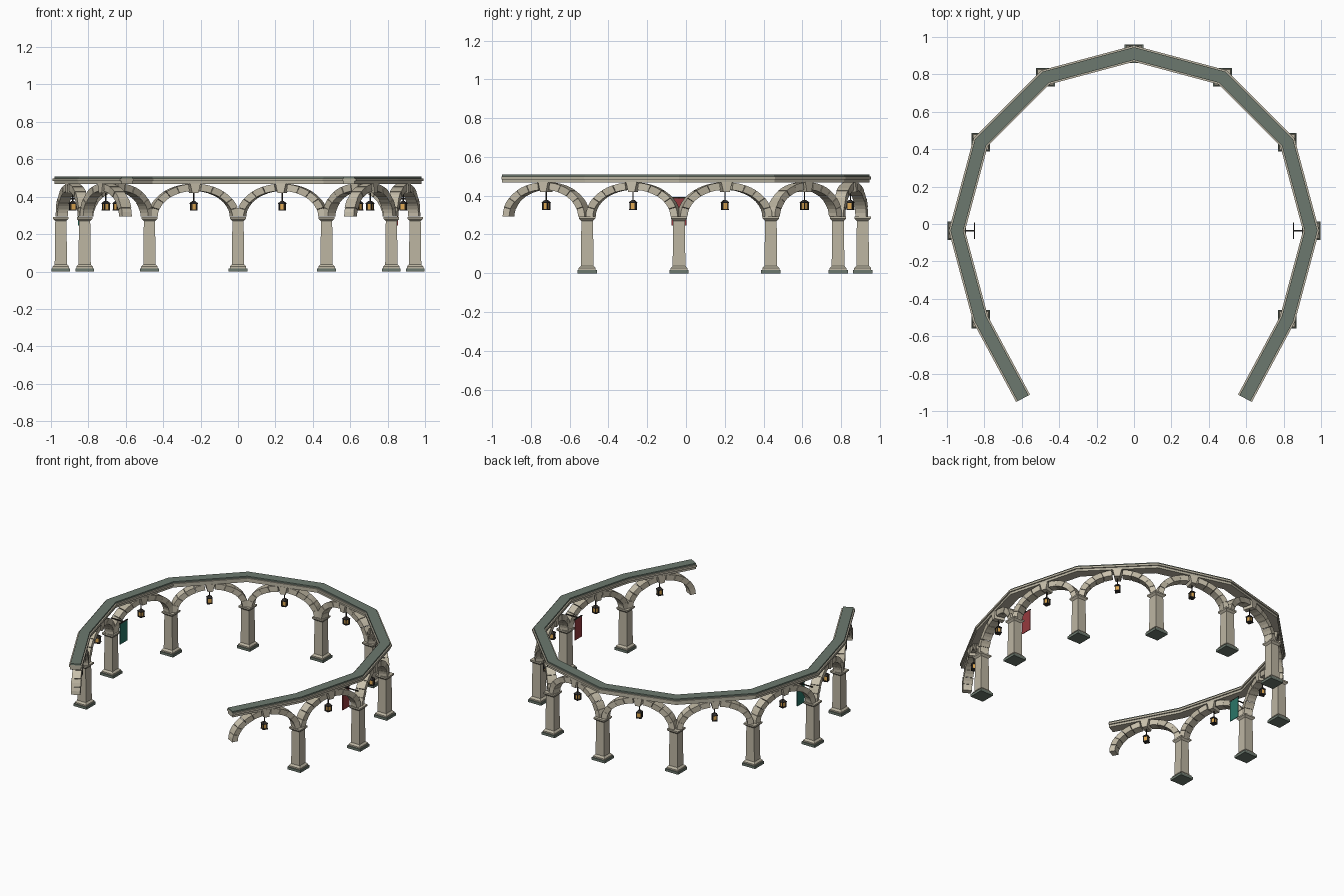
import bpy, bmesh, math
from mathutils import Vector, Matrix

if "Cube" in bpy.data.objects:
    bpy.data.objects.remove(bpy.data.objects["Cube"])


def srgb(r, g, b):
    return tuple((c / 255 / 12.92) if c < 10 else ((c / 255 + 0.055) / 1.055) ** 2.4
                 for c in (r, g, b)) + (1.0,)


def material(name, *rgb):
    m = bpy.data.materials.new(name)
    m.diffuse_color = srgb(*rgb)
    m.use_nodes = True
    m.node_tree.nodes["Principled BSDF"].inputs["Base Color"].default_value = m.diffuse_color
    return m


STONE = material("pillar stone", 188, 181, 162)
ARCH = material("arch stone", 200, 192, 172)
ARCH2 = material("arch stone shaded", 186, 178, 158)
TRIM = material("cornice stone", 186, 180, 162)
SLATE = material("green slate", 108, 121, 110)
IRON = material("dark iron", 50, 47, 45)
GLOW = material("amber glass", 222, 168, 82)
RED = material("red cloth", 150, 58, 62)
TEAL = material("teal cloth", 42, 118, 104)

R, CY, SPRING = 0.947, -0.036, 0.292


def finish(bm, name, mats, matrix=Matrix()):
    bmesh.ops.recalc_face_normals(bm, faces=bm.faces)
    me = bpy.data.meshes.new(name)
    bm.to_mesh(me)
    bm.free()
    for m in mats:
        me.materials.append(m)
    ob = bpy.data.objects.new(name, me)
    ob.matrix_world = matrix
    bpy.context.collection.objects.link(ob)
    return ob


def loft(bm, rings, mat=0):
    """Closed solid through equal-sized rings of points."""
    vs = [[bm.verts.new(p) for p in ring] for ring in rings]
    n = len(vs[0])
    faces = [bm.faces.new(vs[0][::-1]), bm.faces.new(vs[-1])]
    for a, b in zip(vs, vs[1:]):
        faces += [bm.faces.new((a[i], a[(i + 1) % n], b[(i + 1) % n], b[i])) for i in range(n)]
    for f in faces:
        f.material_index = mat


def square(w, d, z, x=0, y=0):
    return [(x + sx * w / 2, y + sy * d / 2, z)
            for sx, sy in ((-1, -1), (1, -1), (1, 1), (-1, 1))]


def box(bm, w, d, z0, z1, mat=0, x=0, y=0):
    loft(bm, [square(w, d, z0, x, y), square(w, d, z1, x, y)], mat)


# Plan: nine pillars on a ring, plus two free ends at the front
nodes = [Vector((R * math.sin(math.radians(a)), CY + R * math.cos(math.radians(a)), 0))
         for a in range(-120, 121, 30)]
path = [Vector((-0.593, -0.932, 0))] + nodes + [Vector((0.593, -0.932, 0))]


def sweep(name, mat, half, z0, z1):
    """Rectangular course swept along the plan with mitred corners."""
    bm = bmesh.new()
    rings = []
    for i, p in enumerate(path):
        d0 = (p - path[i - 1]).normalized() if i else (path[1] - p).normalized()
        d1 = (path[i + 1] - p).normalized() if i < len(path) - 1 else d0
        t = (d0 + d1).normalized()
        off = Vector((-t.y, t.x, 0)) * (half / t.dot(d0))
        rings.append([p + off * s + Vector((0, 0, z))
                      for s, z in ((-1, z0), (1, z0), (1, z1), (-1, z1))])
    loft(bm, rings)
    finish(bm, name, [mat])


sweep("beam", TRIM, 0.034, 0.468, 0.484)
sweep("cornice", TRIM, 0.042, 0.484, 0.498)
sweep("roof_cap", SLATE, 0.033, 0.498, 0.508)


# Pillars: slate footing, sloped plinth, shaft and stepped capital
def pillar(p):
    bm = bmesh.new()
    box(bm, 0.1, 0.1, 0, 0.017, 1)
    loft(bm, [square(w, w, z) for w, z in
              ((0.088, 0.017), (0.088, 0.026), (0.066, 0.038), (0.060, 0.27),
               (0.070, 0.275), (0.084, 0.282), (0.084, SPRING))])
    finish(bm, "pillar", [STONE, SLATE], Matrix.Translation(p))


for p in nodes:
    pillar(p)


# Arch: separate wedge stones on a flattened curve, with a keystone
def arch(length, matrix, blocks=11, steps=2):
    bm = bmesh.new()
    a, rise, thick, gap = length / 2, 0.177, 0.038, 0.006
    for k in range(blocks):
        if k == blocks // 2:
            continue
        depth = 0.031 if k % 2 else 0.029
        rings = []
        for s in range(steps + 1):
            t = math.pi * (k + s / steps) / blocks
            t += gap * (1 if s == 0 else -1 if s == steps else 0)
            c, n = math.cos(t), math.sin(t)
            rings.append([((a - e) * c, y, SPRING + (rise - e) * n)
                          for e, y in ((0, -depth), (0, depth), (thick, depth), (thick, -depth))])
        loft(bm, rings, k % 2)
    h = 0.036
    loft(bm, [square(0.034, 0.07, SPRING + rise - thick - 0.012),
              square(0.058, 0.07, SPRING + rise + 0.002)], 0)
    finish(bm, "arch", [ARCH, ARCH2], matrix)


# Lantern: hanging rod, roof, amber glass, corner posts and floor
def lantern(matrix):
    bm = bmesh.new()
    box(bm, 0.005, 0.005, 0.375, 0.425)
    loft(bm, [square(w, w, z) for w, z in ((0.036, 0.362), (0.036, 0.365), (0.012, 0.378))])
    box(bm, 0.034, 0.034, 0.325, 0.331)
    box(bm, 0.022, 0.022, 0.331, 0.362, 1)
    for sx in (-1, 1):
        for sy in (-1, 1):
            box(bm, 0.005, 0.005, 0.331, 0.362, 0, sx * 0.0135, sy * 0.0135)
    finish(bm, "lantern", [IRON, GLOW], matrix)


for p, q in zip(path, path[1:]):
    d = q - p
    m = Matrix.Translation((p + q) / 2) @ Matrix.Rotation(math.atan2(d.y, d.x), 4, 'Z')
    arch(d.length, m)
    lantern(m)


# Banners on iron brackets, facing each other across the court
def banner(side, cloth):
    x = side * 0.853
    bm = bmesh.new()
    box(bm, 0.095, 0.006, 0.386, 0.392, 0, side * 0.9, CY)
    box(bm, 0.006, 0.086, 0.385, 0.392, 0, x, CY)
    finish(bm, "banner_bracket", [IRON])
    bm = bmesh.new()
    box(bm, 0.005, 0.076, 0.245, 0.386, 0, x, CY)
    finish(bm, "banner_cloth", [cloth])


banner(1, RED)
banner(-1, TEAL)
